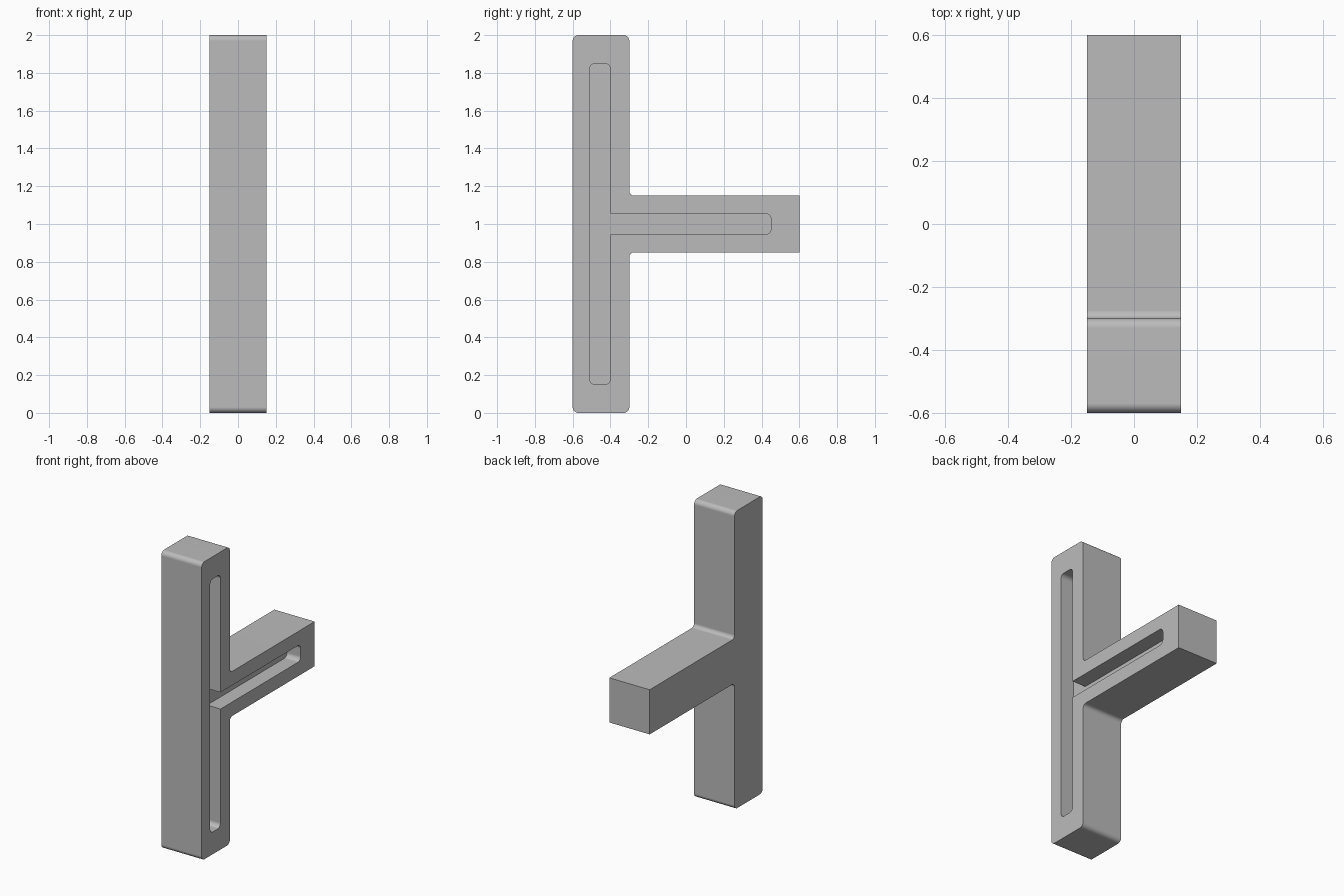
import bpy
import bmesh
import math
from mathutils import Vector

default = bpy.data.objects.get("Cube")
if default:
    bpy.data.objects.remove(default, do_unlink=True)

SEGMENTS = 8
MID = 1.0          # height of the arm's centre line
HALF_WIDTH = 0.15
SLOT_DEPTH = 0.1


def rounded(corners):
    """Outline in y, z from corners (y, z, radius), with arcs at right angles."""
    points = []
    for i, (y, z, r) in enumerate(corners):
        here = Vector((y, z))
        if r == 0:
            points.append(here)
            continue
        to_prev = (Vector(corners[i - 1][:2]) - here).normalized()
        to_next = (Vector(corners[(i + 1) % len(corners)][:2]) - here).normalized()
        centre = here + (to_prev + to_next) * r
        for s in range(SEGMENTS + 1):
            a = math.pi / 2 * s / SEGMENTS
            points.append(centre - to_next * r * math.cos(a) - to_prev * r * math.sin(a))
    return points


def tee(front, back, end, half_height, half_arm, r_post, r_joint, r_end):
    """Sideways T outline; the lower half mirrors the upper half."""
    upper = [(end, half_arm, r_end), (back, half_arm, r_joint),
             (back, half_height, r_post), (front, half_height, r_post)]
    lower = [(y, -z, r) for y, z, r in reversed(upper)]
    return rounded([(y, MID + z, r) for y, z, r in upper + lower])


def extrude(name, outline, x0, x1):
    bm = bmesh.new()
    face = bm.faces.new([bm.verts.new((x0, p.x, p.y)) for p in outline])
    result = bmesh.ops.extrude_face_region(bm, geom=[face])
    moved = [v for v in result["geom"] if isinstance(v, bmesh.types.BMVert)]
    bmesh.ops.translate(bm, verts=moved, vec=(x1 - x0, 0, 0))
    bmesh.ops.recalc_face_normals(bm, faces=bm.faces)
    mesh = bpy.data.meshes.new(name)
    bm.to_mesh(mesh)
    bm.free()
    obj = bpy.data.objects.new(name, mesh)
    bpy.context.collection.objects.link(obj)
    return obj


# Post with arm, rounded at the post ends and filleted at the joint
body = extrude("post_and_arm",
               tee(-0.6, -0.3, 0.6, 1.0, 0.15, 0.03, 0.025, 0),
               -HALF_WIDTH, HALF_WIDTH)

# Blind T-shaped groove in the left side
cutter = extrude("groove_cutter",
                 tee(-0.51, -0.4, 0.45, 0.85, 0.056, 0.03, 0, 0.03),
                 HALF_WIDTH - SLOT_DEPTH, HALF_WIDTH + 0.1)
cutter.hide_render = True

cut = body.modifiers.new("groove", "BOOLEAN")
cut.operation = "DIFFERENCE"
cut.solver = "EXACT"
cut.object = cutter

bpy.ops.object.select_all(action="DESELECT")
body.select_set(True)
bpy.context.view_layer.objects.active = body
bpy.ops.object.modifier_apply(modifier=cut.name)
bpy.data.objects.remove(cutter, do_unlink=True)

# Single grey colour
grey = bpy.data.materials.new("grey")
grey.use_nodes = True
colour = (0.5, 0.5, 0.5, 1)
grey.diffuse_color = colour
grey.node_tree.nodes["Principled BSDF"].inputs["Base Color"].default_value = colour
body.data.materials.clear()
body.data.materials.append(grey)

# Smooth arcs, crisp edges, flat large faces
bpy.ops.object.shade_smooth_by_angle(angle=math.radians(30))
weighted = body.modifiers.new("flat_faces", "WEIGHTED_NORMAL")
weighted.keep_sharp = True
